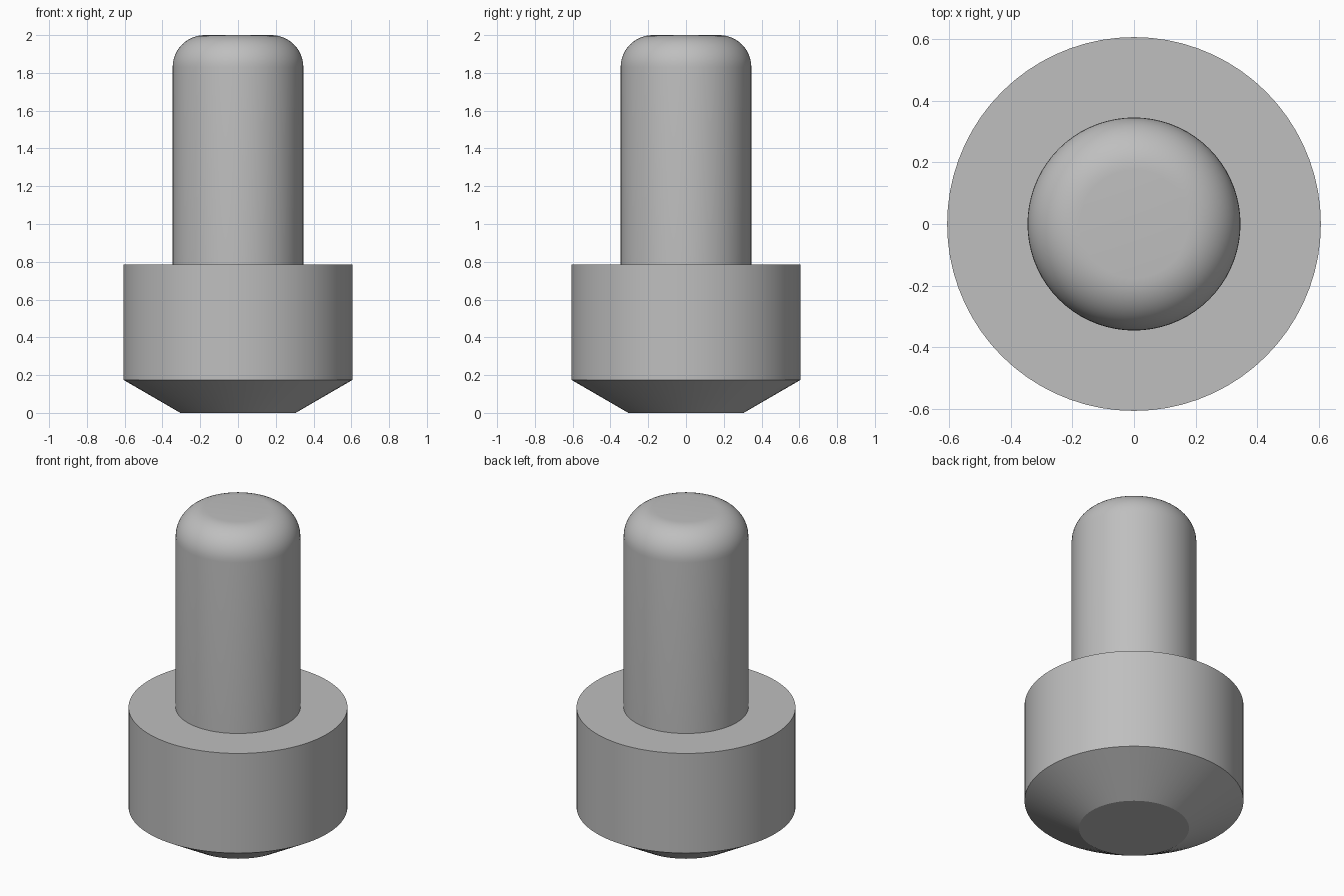
import bpy, bmesh
from math import sin, cos, pi, radians

cube = bpy.data.objects.get("Cube")
if cube:
    bpy.data.objects.remove(cube, do_unlink=True)

SEGMENTS = 72

# Single plain metal colour
metal = bpy.data.materials.new("grey_metal")
metal.use_nodes = True
grey = (0.52, 0.52, 0.52, 1)
metal.diffuse_color = grey
metal.node_tree.nodes["Principled BSDF"].inputs["Base Color"].default_value = grey


def lathe(name, profile):
    """Turn a (radius, height) profile around z and cap both ends."""
    bm = bmesh.new()
    rings = []
    for r, z in profile:
        rings.append([bm.verts.new((r * cos(2 * pi * i / SEGMENTS),
                                    r * sin(2 * pi * i / SEGMENTS), z))
                      for i in range(SEGMENTS)])
    for low, high in zip(rings, rings[1:]):
        for i in range(SEGMENTS):
            j = (i + 1) % SEGMENTS
            bm.faces.new((low[i], low[j], high[j], high[i]))
    bm.faces.new(rings[0][::-1])
    bm.faces.new(rings[-1])
    mesh = bpy.data.meshes.new(name)
    bm.to_mesh(mesh)
    bm.free()
    mesh.materials.append(metal)
    obj = bpy.data.objects.new(name, mesh)
    bpy.context.collection.objects.link(obj)
    bpy.ops.object.select_all(action="DESELECT")
    obj.select_set(True)
    bpy.context.view_layer.objects.active = obj
    bpy.ops.object.shade_smooth_by_angle(angle=radians(25))


# Collar with tapered foot, stepping in to a pin with a rounded tip
pin_radius, fillet, top, steps = 0.346, 0.17, 2.0, 12
tip = [(pin_radius - fillet + fillet * cos(a), top - fillet + fillet * sin(a))
       for a in (pi / 2 * k / steps for k in range(steps + 1))]
lathe("stepped_pin", [(0.305, 0), (0.607, 0.175), (0.607, 0.785),
                      (pin_radius, 0.785)] + tip)
